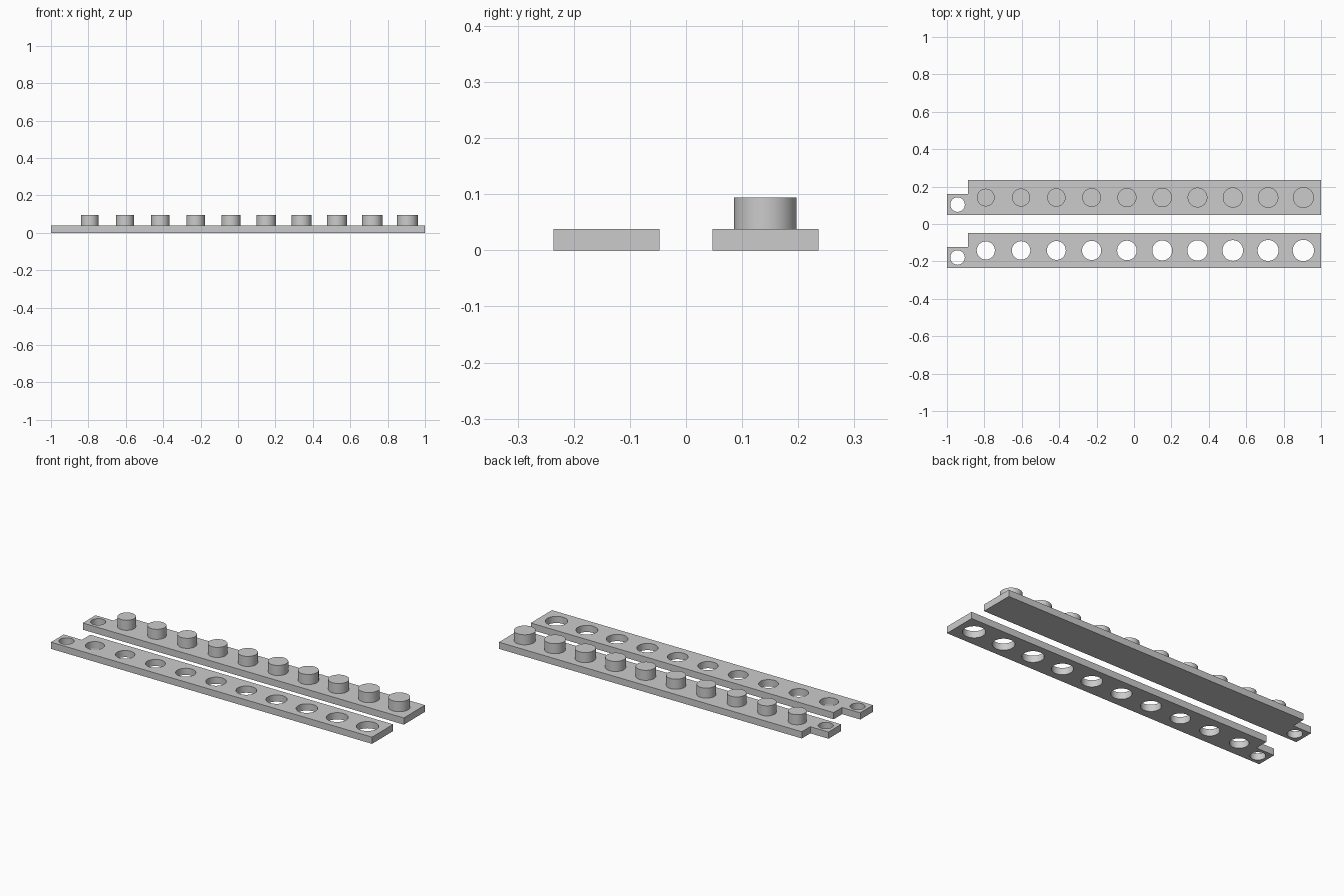
import bpy
import bmesh
from mathutils import Matrix

default = bpy.data.objects.get("Cube")
if default:
    bpy.data.objects.remove(default, do_unlink=True)

MM = 2 / 106                      # one design millimetre
LENGTH, WIDTH, THICK = 106, 10, 2
TAB, TAB_HOLE = 6, 2.05           # tab side and its hole radius
PEG_HEIGHT, COUNT, PITCH = 3, 10, 10
SIDES = 64

grey = bpy.data.materials.new("plain grey")
grey.use_nodes = True
grey.diffuse_color = (0.6, 0.6, 0.6, 1)
grey.node_tree.nodes["Principled BSDF"].inputs["Base Color"].default_value = grey.diffuse_color


def finish(name, bm):
    bmesh.ops.recalc_face_normals(bm, faces=bm.faces)
    bmesh.ops.scale(bm, vec=(MM, MM, MM), verts=bm.verts)
    mesh = bpy.data.meshes.new(name)
    bm.to_mesh(mesh)
    bm.free()
    mesh.materials.append(grey)
    obj = bpy.data.objects.new(name, mesh)
    bpy.context.collection.objects.link(obj)
    return obj


def activate(obj):
    bpy.ops.object.select_all(action="DESELECT")
    obj.select_set(True)
    bpy.context.view_layer.objects.active = obj


def add_cylinder(bm, x, y, radius, bottom, top):
    bmesh.ops.create_cone(bm, cap_ends=True, segments=SIDES, radius1=radius, radius2=radius,
                          depth=top - bottom,
                          matrix=Matrix.Translation((x, y, (bottom + top) / 2)))


def stations():
    """Position along the bar and radius, growing towards the right-hand end."""
    for i in range(COUNT):
        yield -LENGTH / 2 + TAB + PITCH * (i + 0.5), 2.5 + 0.05 * i


def bar(name, y0, holes):
    # L-shaped outline with a narrow tab at one end
    left, right = -LENGTH / 2, LENGTH / 2
    outline = [(left, 0), (right, 0), (right, WIDTH), (left + TAB, WIDTH),
               (left + TAB, TAB), (left, TAB)]
    bm = bmesh.new()
    face = bm.faces.new([bm.verts.new((x, y0 + y, 0)) for x, y in outline])
    grown = bmesh.ops.extrude_face_region(bm, geom=[face])["geom"]
    bmesh.ops.translate(bm, vec=(0, 0, THICK),
                        verts=[v for v in grown if isinstance(v, bmesh.types.BMVert)])
    plate = finish(name, bm)

    # Through holes
    cut = bmesh.new()
    for x, y, radius in holes:
        add_cylinder(cut, x, y, radius, -1, THICK + 1)
    cutter = finish(name + "_cutter", cut)
    cutter.hide_render = True
    mod = plate.modifiers.new("holes", "BOOLEAN")
    mod.operation, mod.solver, mod.object = "DIFFERENCE", "EXACT", cutter
    activate(plate)
    bpy.ops.object.modifier_apply(modifier=mod.name)
    bpy.data.objects.remove(cutter, do_unlink=True)
    bpy.ops.object.shade_smooth_by_angle()


def tab_hole(y0):
    return (-LENGTH / 2 + TAB / 2, y0 + TAB / 2, TAB_HOLE)


# Front bar with graded holes, back bar with matching pegs
front_y, back_y = -12.5, 2.5
bar("hole_bar", front_y,
    [tab_hole(front_y)] + [(x, front_y + WIDTH / 2, r + 0.07) for x, r in stations()])
bar("peg_bar", back_y, [tab_hole(back_y)])

for number, (x, r) in enumerate(stations(), 1):
    bm = bmesh.new()
    add_cylinder(bm, x, back_y + WIDTH / 2, r, THICK, THICK + PEG_HEIGHT)
    activate(finish(f"peg_{number}", bm))
    bpy.ops.object.shade_smooth_by_angle()
